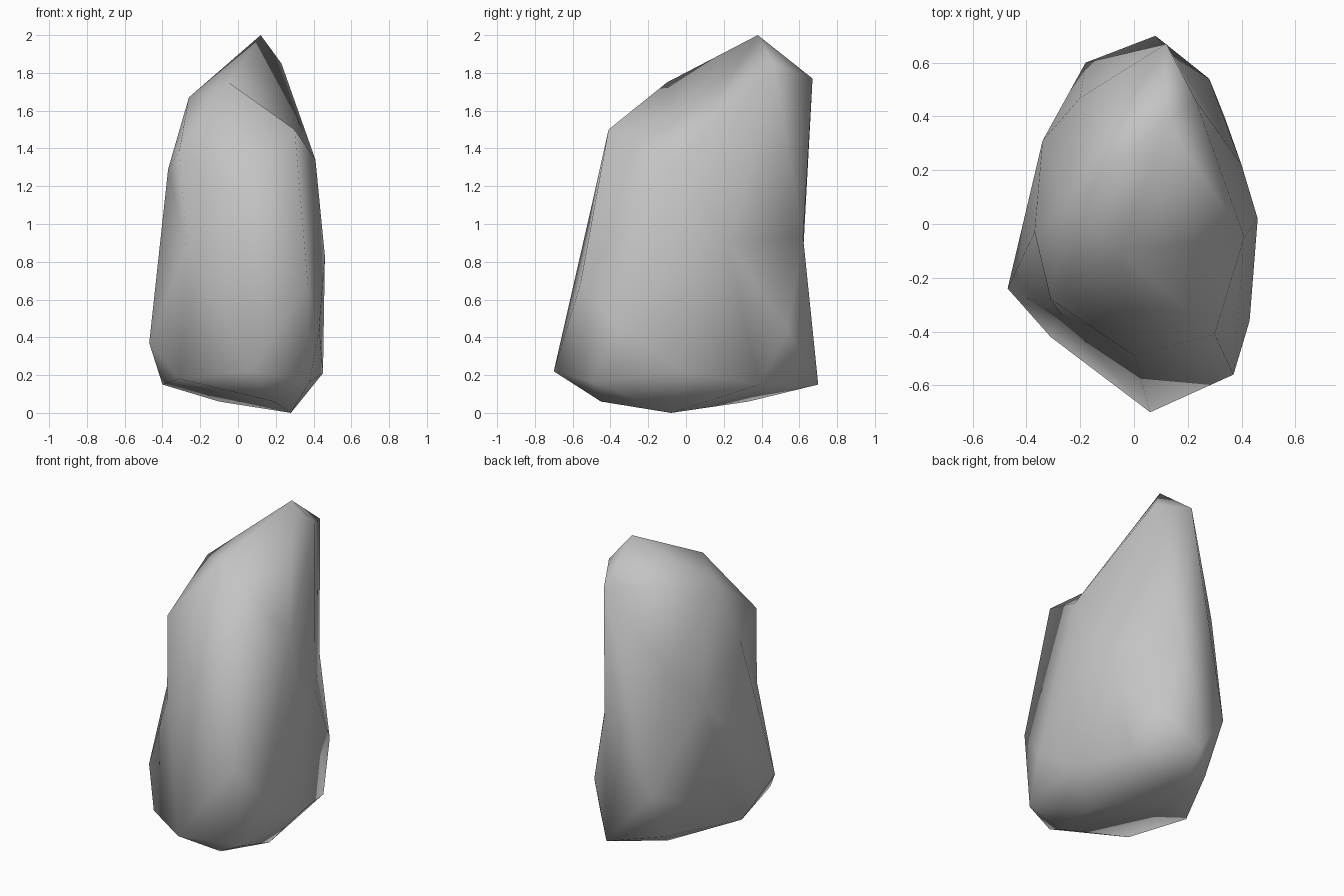
import bpy, bmesh
from mathutils import Vector

if "Cube" in bpy.data.objects:
    bpy.data.objects.remove(bpy.data.objects["Cube"])

# Rock corners, listed from the tip down to the base
corners = [
    # tip
    (.12, .38, 2.0), (.12, .67, 1.77), (.23, .46, 1.85), (-.05, -.10, 1.75),
    # shoulder
    (-.26, .06, 1.67), (.30, -.41, 1.50), (.41, -.05, 1.34),
    (-.31, -.28, 1.39), (-.37, -.03, 1.29), (-.20, .47, 1.22),
    # middle
    (-.34, .31, 1.0), (-.27, -.34, .88), (0, -.49, 1.14), (.37, -.56, .68),
    (.46, .02, .83), (.40, .22, .90), (.15, .62, .93), (-.18, .60, .47),
    (.28, .54, .44),
    # foot
    (.06, -.70, .22), (.38, -.50, .165), (.45, 0, .21),
    (-.31, -.42, .18), (-.47, -.24, .37), (-.40, 0, .15), (-.16, .46, .15),
    (.08, .70, .15), (.34, .39, .15), (.43, -.36, .45),
    # underside
    (.28, -.08, 0), (-.10, .33, .06), (.19, -.45, .06),
]

centre = Vector((.03, .03, .95))
radii = Vector((.50, .75, 1.15))


def bulged(p):
    """Push a corner part of the way onto an ellipsoid, so the hull keeps it."""
    d = Vector(p) - centre
    size = Vector((d.x / radii.x, d.y / radii.y, d.z / radii.z)).length
    return centre + d * (0.5 + 0.5 / size)


def connect(a, b):
    """Turn the edge lying between corners a and b so that it joins them."""
    for e in bm.edges:
        ends = {v[home] for v in e.verts}
        across = {v[home] for f in e.link_faces for v in f.verts} - ends
        if across == {a, b}:
            bmesh.utils.edge_rotate(e, True)
            return


# Skin the bulged corners, then move each back, leaving shallow hollows
bm = bmesh.new()
home = bm.verts.layers.int.new("home")
for i, p in enumerate(corners):
    v = bm.verts.new(bulged(p))
    v[home] = i
bmesh.ops.convex_hull(bm, input=bm.verts[:])
loose = [v for v in bm.verts if not v.link_faces]
bmesh.ops.delete(bm, geom=loose, context='VERTS')
bmesh.ops.triangulate(bm, faces=bm.faces[:])
for v in bm.verts:
    v.co = corners[v[home]]

# Creases: front right of the tip, and the left flank
for a, b in [(0, 6), (3, 6), (8, 11), (8, 23)]:
    connect(a, b)

bmesh.ops.recalc_face_normals(bm, faces=bm.faces[:])
for f in bm.faces:
    f.smooth = True
bm.verts.layers.int.remove(home)

mesh = bpy.data.meshes.new("rock")
bm.to_mesh(mesh)
bm.free()
rock = bpy.data.objects.new("rock", mesh)
bpy.context.collection.objects.link(rock)

# Stone colour
stone = bpy.data.materials.new("stone_grey")
stone.diffuse_color = (.55, .55, .55, 1)
stone.use_nodes = True
stone.node_tree.nodes["Principled BSDF"].inputs["Base Color"].default_value = stone.diffuse_color
mesh.materials.append(stone)
